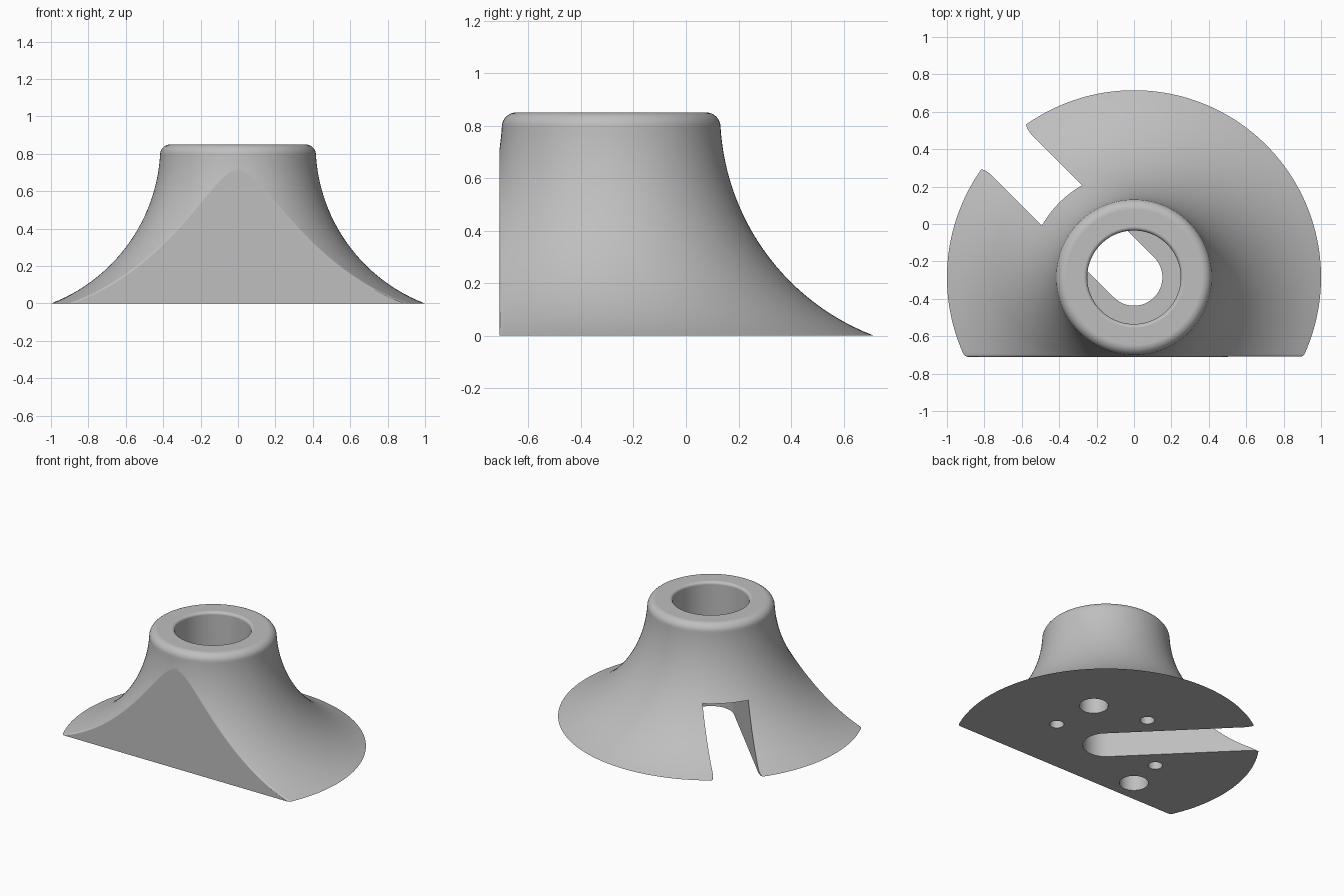
import bpy, bmesh, math
from mathutils import Matrix

cube = bpy.data.objects.get("Cube")
if cube:
    bpy.data.objects.remove(cube, do_unlink=True)

AXIS_Y = -0.285      # axis of the flared body
FLAT = 0.425         # distance from the axis to the flat front
HEIGHT = 0.85
FILLET = 0.03        # rounding along the flat's edge
RIM = 0.055          # rounding of the top rim
BORE_R, BORE_FLOOR = 0.25, 0.3
SLOT_HALF, SLOT_TOP = 0.152, 0.35

grey = bpy.data.materials.new("satin_grey")
grey.use_nodes = True
colour = (0.52, 0.52, 0.52, 1)
grey.diffuse_color = colour
grey.node_tree.nodes["Principled BSDF"].inputs["Base Color"].default_value = colour


def polar(r, a):
    return r * math.cos(a), r * math.sin(a)


def loft(name, rings):
    """Join equal-length rings of points into a closed solid."""
    bm = bmesh.new()
    rows = [[bm.verts.new(p) for p in ring] for ring in rings]
    n = len(rows[0])
    for low, high in zip(rows, rows[1:]):
        for i in range(n):
            j = (i + 1) % n
            bm.faces.new((low[i], low[j], high[j], high[i]))
    bm.faces.new(rows[0][::-1])
    bm.faces.new(rows[-1])
    bmesh.ops.remove_doubles(bm, verts=bm.verts, dist=0.0002)
    bmesh.ops.recalc_face_normals(bm, faces=bm.faces)
    mesh = bpy.data.meshes.new(name)
    bm.to_mesh(mesh)
    bm.free()
    mesh.materials.append(grey)
    obj = bpy.data.objects.new(name, mesh)
    bpy.context.collection.objects.link(obj)
    return obj


def turned(name, profile, x=0, y=AXIS_Y, steps=64):
    """Round solid from (radius, height) pairs."""
    rings = []
    for r, z in profile:
        pts = [polar(r, math.tau * i / steps) for i in range(steps)]
        rings.append([(x + px, y + py, z) for px, py in pts])
    return loft(name, rings)


def section(r, z):
    """Circle with its front cut flat and the two corners rounded."""
    f = FILLET
    cut = math.acos(min(1, (FLAT - f) / (r - f)))
    front = -math.pi / 2
    start, sweep = front + cut, math.tau - 2 * cut
    pts = [polar(r, start + sweep * i / 120) for i in range(121)]
    for side, order in ((-1, range(1, 8)), (1, range(6, -1, -1))):
        cx, cy = polar(r - f, front + side * cut)
        for i in order:
            a = front + side * cut * (1 - i / 7)
            px, py = polar(f, a)
            pts.append((cx + px, cy + py))
    # the final point of the right corner closes onto the first arc point
    pts.pop()
    return [(px, AXIS_Y + py, z) for px, py in pts]


# Flared body: concave arc up to a rounded rim
arc_r = 0.91
profile = []
for i in range(49):
    z = (HEIGHT - RIM) * i / 48
    r = 0.415 + arc_r - math.sqrt(arc_r ** 2 - (HEIGHT - z) ** 2)
    profile.append((r, z))
neck = profile[-1][0]
for i in range(1, 9):
    a = math.pi / 2 * i / 8
    profile.append((neck - RIM + RIM * math.cos(a), HEIGHT - RIM + RIM * math.sin(a)))
body = loft("flared_base", [section(r, z) for r, z in profile])

cutters = []

# Socket in the top with a softened mouth
soft = 0.02
mouth = [(BORE_R, BORE_FLOOR)]
for i in range(6):
    a = math.pi / 2 * i / 5
    mouth.append((BORE_R + soft * (1 - math.cos(a)), HEIGHT - soft + soft * math.sin(a)))
mouth.append((BORE_R + soft, HEIGHT + 0.1))
cutters.append(turned("socket_cutter", mouth, steps=96))

# Slot under the body, open at the back right, with a flared mouth
half = [(0.93, 0), (0.965, 0.006), (0.985, 0.016), (1.0, 0.035), (1.2, 0.035)]
outline = [polar(SLOT_HALF, math.pi / 2 + math.pi * i / 24) for i in range(25)]
outline += [(u, -SLOT_HALF - w) for u, w in half]
outline += [(u, SLOT_HALF + w) for u, w in reversed(half)]
slot = loft("slot_cutter", [[(u, v, z) for u, v in outline] for z in (-0.1, SLOT_TOP)])
slot.data.transform(Matrix.Translation((0, AXIS_Y, 0)) @ Matrix.Rotation(math.radians(135), 4, "Z"))
cutters.append(slot)

# Blind holes in the underside: x, y, radius, depth
holes = [(0.39, 0.055, 0.095, 0.15), (-0.46, -0.55, 0.095, 0.15),
         (0.42, AXIS_Y, 0.047, 0.2), (-0.42, AXIS_Y, 0.047, 0.2),
         (0, AXIS_Y + 0.42, 0.047, 0.2)]
for x, y, r, depth in holes:
    cutters.append(turned("hole_cutter", [(r, -0.1), (r, depth)], x, y, 32))

bpy.ops.object.select_all(action="DESELECT")
body.select_set(True)
bpy.context.view_layer.objects.active = body
for cutter in cutters:
    cutter.hide_render = True
    mod = body.modifiers.new("cut", "BOOLEAN")
    mod.operation = "DIFFERENCE"
    mod.solver = "EXACT"
    mod.object = cutter
    bpy.ops.object.modifier_apply(modifier=mod.name)
    bpy.data.objects.remove(cutter, do_unlink=True)

# Smooth curved surfaces, crisp edges, even flats
bpy.ops.object.shade_smooth_by_angle(angle=math.radians(30))
weighted = body.modifiers.new("even_flats", "WEIGHTED_NORMAL")
weighted.keep_sharp = True
